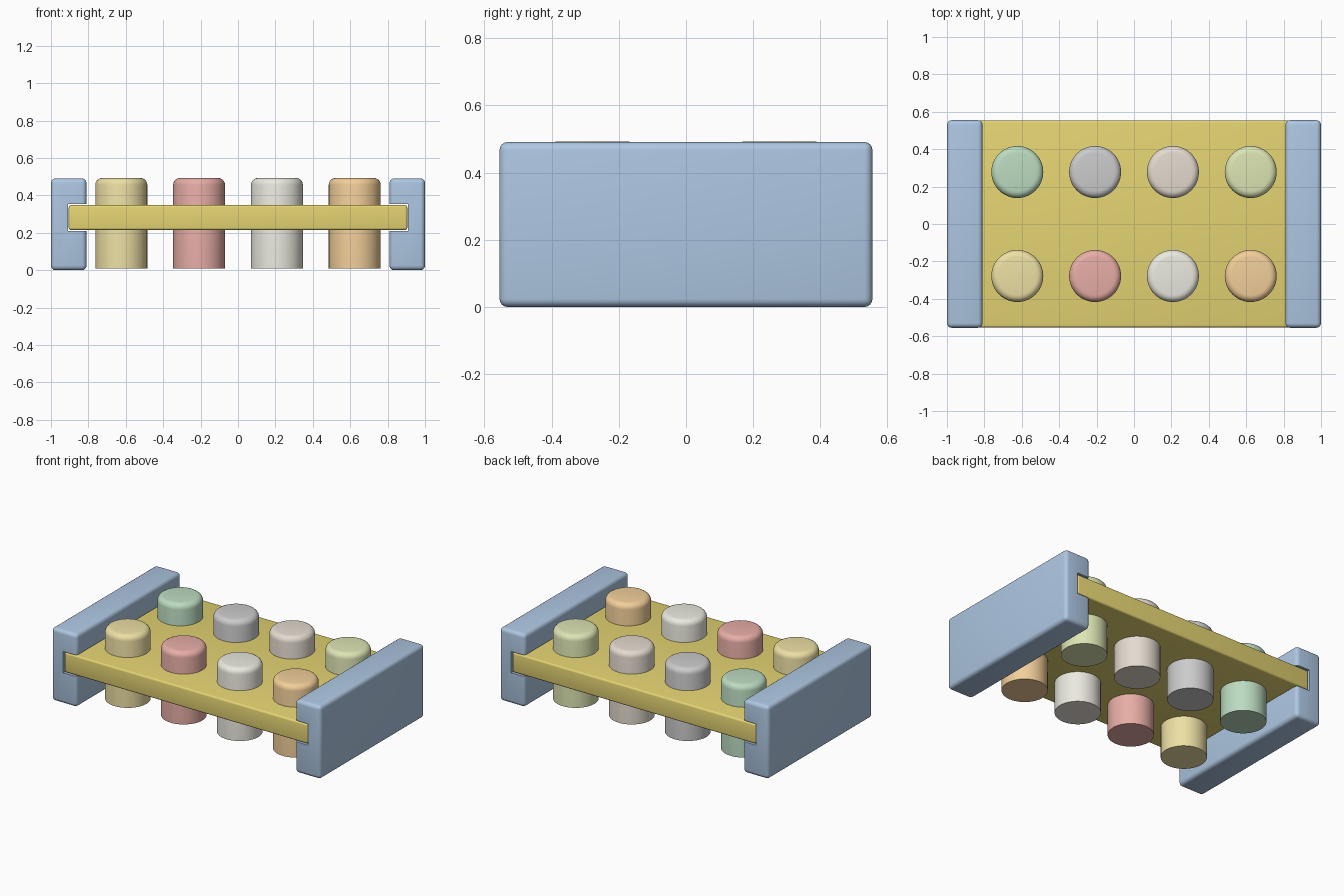
import bpy, bmesh, math
from mathutils import Matrix

if "Cube" in bpy.data.objects:
    bpy.data.objects.remove(bpy.data.objects["Cube"])


def material(name, rgb):
    m = bpy.data.materials.new(name)
    m.diffuse_color = (*rgb, 1)
    m.use_nodes = True
    m.node_tree.nodes["Principled BSDF"].inputs["Base Color"].default_value = m.diffuse_color
    return m


def add_object(name, bm, mat=None):
    me = bpy.data.meshes.new(name)
    bm.to_mesh(me)
    bm.free()
    ob = bpy.data.objects.new(name, me)
    bpy.context.collection.objects.link(ob)
    if mat:
        me.materials.append(mat)
    return ob


def box(name, lo, hi, bevel=0, mat=None):
    bm = bmesh.new()
    bmesh.ops.create_cube(bm, size=1)
    for v in bm.verts:
        v.co = [hi[i] if v.co[i] > 0 else lo[i] for i in range(3)]
    if bevel:
        bmesh.ops.bevel(bm, geom=bm.edges[:], offset=bevel, segments=4,
                        profile=0.5, affect='EDGES')
    return add_object(name, bm, mat)


def smooth(ob):
    bpy.ops.object.select_all(action='DESELECT')
    ob.select_set(True)
    bpy.context.view_layer.objects.active = ob
    bpy.ops.object.shade_smooth_by_angle(angle=math.radians(35))


def peg(name, x, y, mat):
    r, z0, z1 = 0.139, 0.01, 0.493
    bm = bmesh.new()
    bmesh.ops.create_cone(bm, cap_ends=True, segments=48, radius1=r, radius2=r,
                          depth=z1 - z0, matrix=Matrix.Translation((0, 0, (z0 + z1) / 2)))
    rim = [e for e in bm.edges if all(v.co.z > z1 - 0.01 for v in e.verts)]
    bmesh.ops.bevel(bm, geom=rim, offset=0.037, segments=5, profile=0.5, affect='EDGES')
    ob = add_object(name, bm, mat)
    ob.location = (x, y, 0)
    smooth(ob)


# Board carrying the pegs
board = box("board", (-0.905, -0.553, 0.215), (0.905, 0.553, 0.348), 0.012,
            material("board_yellow", (0.78, 0.66, 0.17)))
smooth(board)

# Grooved side panels
blue = material("panel_blue", (0.42, 0.57, 0.76))
groove = box("groove_cutter", (-0.91, -0.7, 0.21), (0.91, 0.7, 0.353))
groove.hide_render = True
groove.hide_viewport = True
for name, x0, x1 in (("left_panel", -1, -0.81), ("right_panel", 0.81, 1)):
    panel = box(name, (x0, -0.555, 0), (x1, 0.555, 0.491), 0.025, blue)
    smooth(panel)
    cut = panel.modifiers.new("groove", 'BOOLEAN')
    cut.operation = 'DIFFERENCE'
    cut.solver = 'EXACT'
    cut.object = groove
    panel.modifiers.move(len(panel.modifiers) - 1, 0)

# Two rows of four coloured pegs, left to right
rows = {
    -0.278: (("yellow", (0.85, 0.74, 0.37)), ("red", (0.80, 0.42, 0.38)),
             ("ivory", (0.83, 0.82, 0.74)), ("orange", (0.89, 0.62, 0.32))),
    0.278: (("green", (0.50, 0.71, 0.53)), ("grey", None),
            ("beige", (0.78, 0.71, 0.63)), ("lime", (0.72, 0.78, 0.45))),
}
for y, colours in rows.items():
    for i, (colour, rgb) in enumerate(colours):
        mat = material("peg_" + colour, rgb) if rgb else None
        peg(colour + "_peg", -0.624 + 0.416 * i, y, mat)
